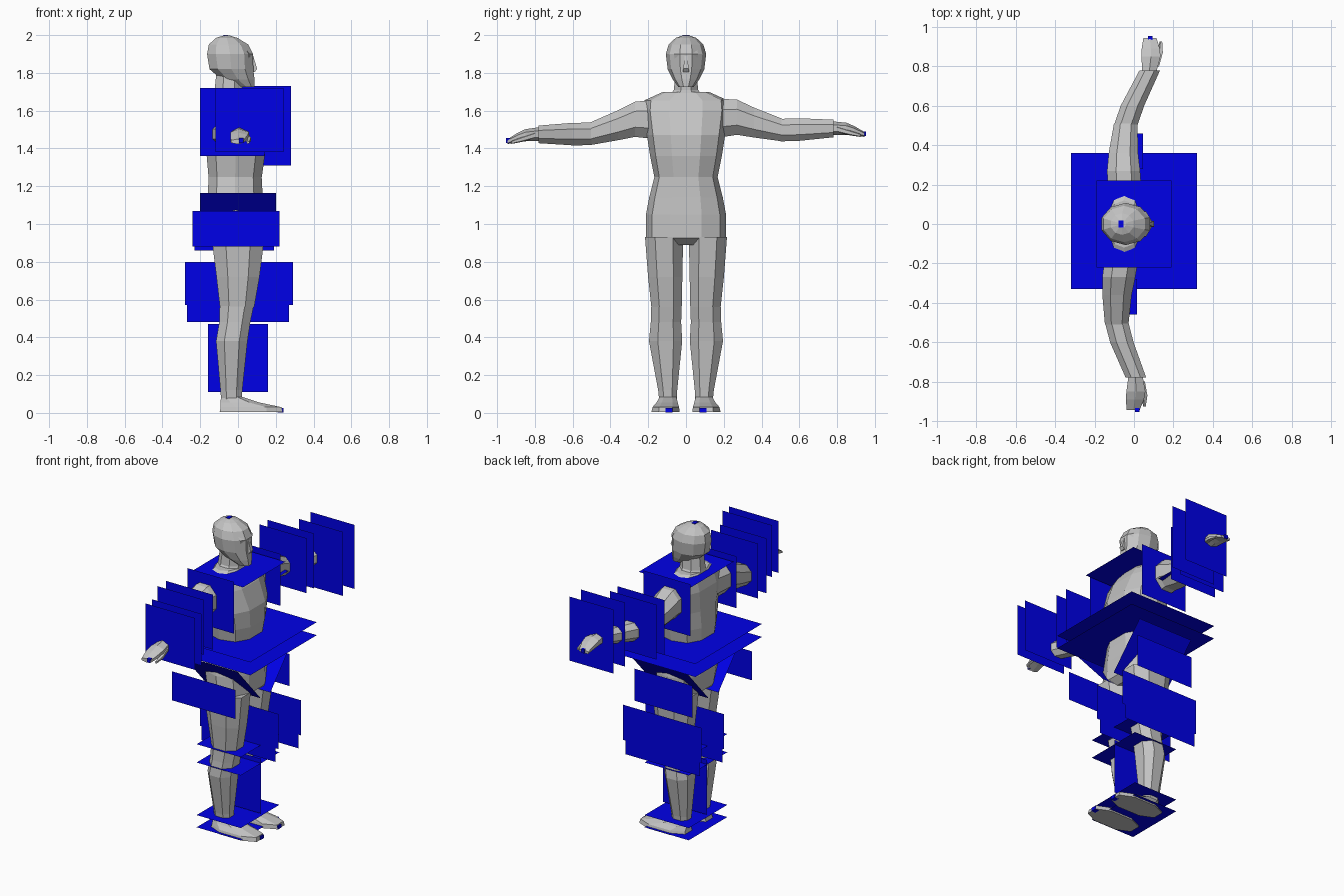
import bpy, bmesh, math
from mathutils import Vector

if "Cube" in bpy.data.objects:
    bpy.data.objects.remove(bpy.data.objects["Cube"])


def material(name, rgb):
    m = bpy.data.materials.new(name)
    m.diffuse_color = (*rgb, 1)
    m.use_nodes = True
    m.node_tree.nodes["Principled BSDF"].inputs["Base Color"].default_value = m.diffuse_color
    return m


GREY = material("body grey", (0.55, 0.55, 0.55))
BLUE = material("marker blue", (0.0, 0.0, 0.8))


def finish(name, bm, mat):
    me = bpy.data.meshes.new(name)
    bm.to_mesh(me)
    bm.free()
    me.materials.append(mat)
    ob = bpy.data.objects.new(name, me)
    bpy.context.collection.objects.link(ob)
    return ob


def power(v, p):
    return math.copysign(abs(v) ** p, v)


def loft(name, rings, n=10, axis="Z", p=1.0):
    """Skin through rings (centre, radius a, radius b) across the given axis."""
    bm = bmesh.new()
    loops = []
    for c, ra, rb in rings:
        loop = []
        for i in range(n):
            t = 2 * math.pi * (i + 0.5) / n
            a, b = ra * power(math.cos(t), p), rb * power(math.sin(t), p)
            off = Vector((a, b, 0)) if axis == "Z" else Vector((a, 0, b))
            loop.append(bm.verts.new(Vector(c) + off))
        loops.append(loop)
    for l0, l1 in zip(loops, loops[1:]):
        for i in range(n):
            j = (i + 1) % n
            bm.faces.new((l0[i], l0[j], l1[j], l1[i]))
    bm.faces.new(loops[0])
    bm.faces.new(loops[-1])
    bmesh.ops.recalc_face_normals(bm, faces=bm.faces)
    return finish(name, bm, GREY)


def quad(name, *pts):
    bm = bmesh.new()
    bm.faces.new([bm.verts.new(q) for q in pts])
    return finish(name, bm, BLUE)


def side_plane(name, y, x0, x1, z0, z1):
    quad(name, (x0, y, z0), (x1, y, z0), (x1, y, z1), (x0, y, z1))


def level_plane(name, z, x0, x1, y0, y1):
    quad(name, (x0, y0, z), (x1, y0, z), (x1, y1, z), (x0, y1, z))


def marker(name, c, size):
    bm = bmesh.new()
    bmesh.ops.create_cube(bm, size=1)
    for v in bm.verts:
        v.co = Vector([v.co[i] * size[i] + c[i] for i in range(3)])
    finish(name, bm, BLUE)


# Head, with nose and brow
loft("head", [((x, 0, z), rx, ry) for z, x, rx, ry in [
    (1.725, .045, .045, .04), (1.765, .0, .092, .07), (1.82, -.035, .122, .097),
    (1.90, -.042, .128, .107), (1.95, -.05, .11, .092), (1.985, -.06, .06, .055),
    (1.997, -.06, .02, .02)]], 10)
loft("nose", [((.075, 0, 1.805), .02, .022), ((.08, 0, 1.822), .03, .02),
              ((.07, 0, 1.89), .015, .01)], 4)
loft("brow", [((.055, 0, 1.875), .02, .06), ((.06, 0, 1.90), .024, .065),
              ((.045, 0, 1.92), .02, .06)], 6)

# Trunk
loft("neck", [((-.05, 0, 1.66), .09, .11), ((-.05, 0, 1.71), .08, .07),
              ((-.045, 0, 1.80), .075, .06)], 8)
loft("chest", [((x, 0, z), rx, ry) for z, x, rx, ry in [
    (1.25, -.015, .147, .168), (1.36, -.012, .16, .19), (1.47, -.01, .157, .207),
    (1.60, -.035, .13, .225), (1.655, -.045, .105, .22), (1.70, -.05, .075, .12)]], 10, p=.8)
loft("pelvis", [((x, 0, z), rx, ry) for z, x, rx, ry in [
    (.89, 0, .10, .10), (.925, 0, .145, .212), (1.05, -.012, .155, .212),
    (1.14, -.015, .152, .195), (1.25, -.015, .146, .167)]], 10, p=.8)

for s, side in ((-1, "right"), (1, "left")):
    # Legs and feet
    loft(side + "_thigh", [((x, s * y, z), rx, ry) for z, x, y, rx, ry in [
        (.56, -.005, .103, .097, .086), (.72, 0, .11, .122, .097), (.93, 0, .116, .15, .108)]],
        8, p=.85)
    loft(side + "_shin", [((x, s * y, z), rx, ry) for z, x, y, rx, ry in [
        (.05, -.035, .095, .057, .048), (.12, -.035, .097, .062, .054),
        (.38, -.033, .108, .089, .094), (.48, -.017, .106, .088, .086),
        (.58, -.005, .103, .097, .086)]], 8, p=.85)
    loft(side + "_foot", [((x, s * y, z), rx, ry) for z, x, y, rx, ry in [
        (.004, .07, .108, .178, .08), (.03, .07, .107, .172, .075),
        (.055, .01, .10, .11, .06), (.085, -.033, .095, .06, .047)]], 8, p=.8)

    # Arms run slightly turned about the body
    def arm(y, x, z, rx, rz):
        return ((x + .045 * s * y, s * y, z + .02 * s * y), rx, rz)

    loft(side + "_upper_arm", [arm(*r) for r in [
        (.13, -.05, 1.555, .092, .115), (.27, -.065, 1.56, .09, .10),
        (.36, -.07, 1.53, .08, .085), (.51, -.065, 1.487, .064, .064)]], 8, "Y", .9)
    loft(side + "_forearm", [arm(*r) for r in [
        (.50, -.065, 1.487, .064, .064), (.60, -.035, 1.488, .064, .064),
        (.78, .045, 1.49, .056, .05)]], 8, "Y", .9)
    loft(side + "_hand", [arm(*r) for r in [
        (.775, .043, 1.492, .042, .036), (.85, .048, 1.487, .056, .032),
        (.89, .045, 1.477, .053, .024), (.945, .038, 1.455, .038, .013)]], 6, "Y")
    loft(side + "_thumb", [arm(*r) for r in [
        (.80, .075, 1.485, .02, .018), (.87, .095, 1.465, .015, .014),
        (.925, .095, 1.45, .008, .008)]], 5, "Y")

    # Arm joint planes
    wx = (-.12, .24, 1.38, 1.72) if s < 0 else (-.04, .28, 1.31, 1.73)
    ex = (-.20, .14, 1.36, 1.72)
    w0, w1, e0, e1 = (.79, .72, .55, .46) if s < 0 else (.81, .69, .59, .51)
    side_plane(side + "_wrist_plane_outer", s * w0, *wx)
    side_plane(side + "_wrist_plane_inner", s * w1, *wx)
    side_plane(side + "_elbow_plane_outer", s * e0, *ex)
    side_plane(side + "_elbow_plane_inner", s * e1, *ex)
    side_plane(side + "_shoulder_plane", s * .24, -.20, .14, 1.38, 1.72)
    level_plane(side + "_upper_arm_plane", 1.50, -.12 + s * .02, .03 + s * .015,
                *sorted((s * .28, s * .46)))

    # Leg joint planes
    ys = sorted((0, s * .2))
    for part, z in (("knee_top", .56), ("knee_bottom", .44), ("ankle", .095), ("foot", .015)):
        level_plane(side + "_" + part + "_plane", z, -.16, .16, *ys)
    quad(side + "_hip_tilted_plane", (-.2, s * .05, .90), (.2, s * .05, .90),
         (.2, s * .29, 1.165), (-.2, s * .29, 1.165))

    # Small end markers
    marker(side + "_hand_marker", (.05 + .033 * s, s * .943, 1.46 + .018 * s), (.022, .02, .025))
    marker(side + "_toe_marker", (.225, s * .09, .014), (.03, .035, .022))

# Upright planes by hips, thighs and shins
side_plane("right_hip_plane", -.34, -.24, .22, .88, 1.07)
side_plane("left_hip_plane", .26, -.23, .19, .86, 1.07)
for name, y in (("left", .24), ("inner", .005)):
    side_plane(name + "_thigh_plane_upper", y, -.28, .29, .57, .80)
    side_plane(name + "_thigh_plane_lower", y, -.27, .27, .48, .57)
side_plane("inner_shin_plane", .01, -.16, .16, .11, .47)

# Neck and waist planes, crown marker
level_plane("neck_plane", 1.69, -.19, .19, -.22, .22)
level_plane("waist_plane_upper", 1.275, -.32, .32, -.33, .36)
level_plane("waist_plane_lower", 1.19, -.32, .32, -.33, .36)
marker("crown_marker", (-.065, 0, 1.99), (.025, .035, .02))
